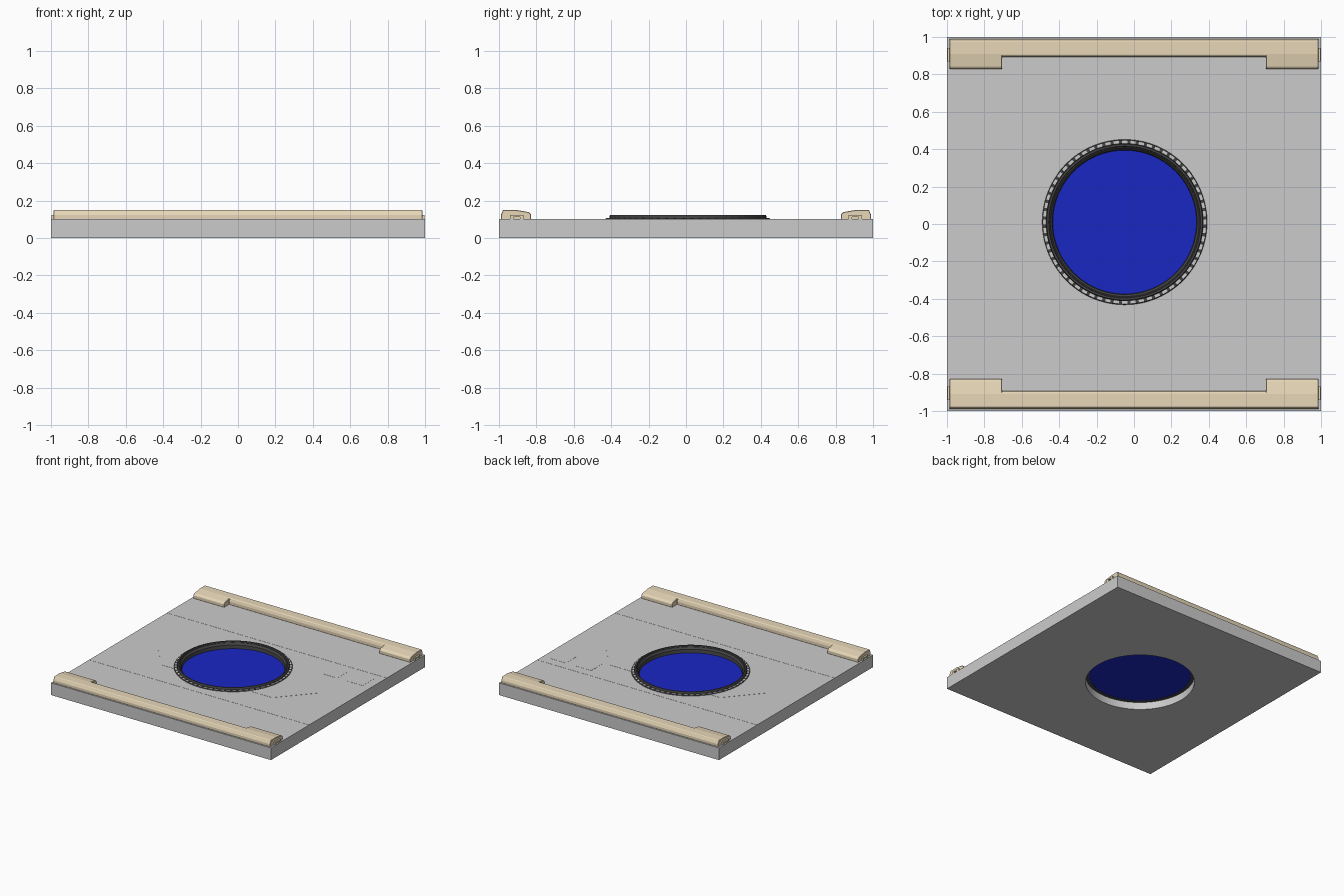
import bpy, bmesh, math

if "Cube" in bpy.data.objects:
    bpy.data.objects.remove(bpy.data.objects["Cube"])

CX, CY, TOP = -0.05, 0.01, 0.10   # well centre, floor height


def mat(name, rgb):
    m = bpy.data.materials.new(name)
    m.diffuse_color = (*rgb, 1)
    m.use_nodes = True
    m.node_tree.nodes["Principled BSDF"].inputs["Base Color"].default_value = m.diffuse_color
    return m


BEIGE = mat("beige", (0.80, 0.68, 0.48))
BLUE = mat("blue", (0.01, 0.02, 0.55))
DARK = mat("dark_grey", (0.06, 0.06, 0.06))


def finish(bm, name, material=None):
    bmesh.ops.recalc_face_normals(bm, faces=bm.faces)
    me = bpy.data.meshes.new(name)
    bm.to_mesh(me)
    bm.free()
    ob = bpy.data.objects.new(name, me)
    bpy.context.collection.objects.link(ob)
    if material:
        me.materials.append(material)
    return ob


def prism(name, pts, vec, material=None):
    """Extrude a closed outline of 3D points along vec."""
    bm = bmesh.new()
    face = bm.faces.new([bm.verts.new(p) for p in pts])
    ext = bmesh.ops.extrude_face_region(bm, geom=[face])["geom"]
    bmesh.ops.translate(bm, vec=vec, verts=[v for v in ext if isinstance(v, bmesh.types.BMVert)])
    return finish(bm, name, material)


def box(name, x0, x1, y0, y1, z0, z1, material=None):
    pts = [(x0, y0, z0), (x1, y0, z0), (x1, y1, z0), (x0, y1, z0)]
    return prism(name, pts, (0, 0, z1 - z0), material)


def disc(name, r, z0, z1, material=None, n=96):
    a = [2 * math.pi * i / n for i in range(n)]
    return prism(name, [(CX + r * math.cos(t), CY + r * math.sin(t), z0) for t in a],
                 (0, 0, z1 - z0), material)


def lathe(name, profile, material=None, n=96):
    """Closed (r, z) profile turned around the well axis."""
    bm = bmesh.new()
    rings = [[bm.verts.new((CX + r * math.cos(2 * math.pi * i / n),
                            CY + r * math.sin(2 * math.pi * i / n), z)) for r, z in profile]
             for i in range(n)]
    m = len(profile)
    for i in range(n):
        a, b = rings[i], rings[(i + 1) % n]
        for j in range(m):
            k = (j + 1) % m
            bm.faces.new((a[j], b[j], b[k], a[k]))
    ob = finish(bm, name, material)
    smooth(ob)
    return ob


def activate(ob):
    bpy.ops.object.select_all(action='DESELECT')
    ob.select_set(True)
    bpy.context.view_layer.objects.active = ob


def smooth(ob):
    activate(ob)
    bpy.ops.object.shade_smooth_by_angle(angle=math.radians(30))


def cut(ob, cutter):
    cutter.hide_render = True
    mod = ob.modifiers.new("cut", 'BOOLEAN')
    mod.operation, mod.object, mod.solver = 'DIFFERENCE', cutter, 'EXACT'
    activate(ob)
    bpy.ops.object.modifier_apply(modifier=mod.name)
    bpy.data.objects.remove(cutter)


# Floor slab and faint hexagonal plate, both pierced by the round well
cut(box("floor_slab", -1, 1, -1, 1, 0, TOP), disc("well_cutter", 0.41, -0.1, 0.3))
hexagon = [(-0.74, 0), (-0.5, -0.27), (0.5, -0.27), (0.74, 0), (0.5, 0.27), (-0.5, 0.27)]
plate = prism("hexagon_plate", [(x, y, TOP - 0.002) for x, y in hexagon], (0, 0, 0.003))
cut(plate, disc("plate_cutter", 0.41, -0.1, 0.3))

# Floor seams and small square plates
for s, side in ((-1, "front"), (1, "back")):
    box(f"floor_seam_{side}", -1, 1, s * 0.505 - 0.002, s * 0.505 + 0.002, TOP - 0.002, TOP + 0.001)
for i, x in enumerate((0.56, 0.79)):
    box(f"square_plate_{i + 1}", x, x + 0.14, 0.29, 0.43, TOP - 0.002, TOP + 0.001)

# Blue panel in the well
disc("blue_panel", 0.388, 0.062, 0.07, BLUE)

# Rim: stepped collar, outer flange
lathe("rim_collar", [(0.383, 0.06), (0.387, 0.098), (0.394, 0.104), (0.398, 0.114), (0.403, 0.114),
                     (0.406, 0.122), (0.416, 0.122), (0.420, 0.116), (0.420, 0.095),
                     (0.410, 0.095), (0.410, 0.06)], DARK)
lathe("rim_flange", [(0.415, 0.095), (0.415, 0.104), (0.438, 0.104), (0.442, 0.1), (0.442, 0.095)], DARK)

# Pale studs around the flange
bm = bmesh.new()
N = 60
for i in range(N):
    t, h = 2 * math.pi * i / N, 0.014
    quad = []
    for z in (0.102, 0.1065):
        quad.append([bm.verts.new((CX + r * math.cos(t + d / r), CY + r * math.sin(t + d / r), z))
                     for r, d in ((0.421, -h), (0.437, -h), (0.437, h), (0.421, h))])
    lo, hi = quad
    bm.faces.new(lo)
    bm.faces.new(hi)
    for j in range(4):
        k = (j + 1) % 4
        bm.faces.new((lo[j], lo[k], hi[k], hi[j]))
finish(bm, "flange_studs")

# Side rails with a notched inner edge and an arched clip at each end
rail = [(0.99, 0.098), (0.99, 0.122), (0.978, 0.15), (0.91, 0.15), (0.84, 0.138), (0.828, 0.126), (0.828, 0.098)]
notch = [(0.80, 0.05), (0.892, 0.05), (0.892, 0.125), (0.917, 0.2), (0.80, 0.2)]
for s, side in ((-1, "front"), (1, "back")):
    ob = prism(f"rail_{side}", [(-0.986, s * y, z) for y, z in rail], (1.972, 0, 0), BEIGE)
    cut(ob, prism("notch_cutter", [(-0.705, s * y, z) for y, z in notch], (1.41, 0, 0)))
    bev = ob.modifiers.new("bevel", 'BEVEL')
    bev.width, bev.segments, bev.limit_method = 0.003, 1, 'ANGLE'
    arch = [(0.87, 0.1), (0.87, 0.122), (0.94, 0.122), (0.94, 0.1),
            (0.922, 0.1), (0.922, 0.112), (0.888, 0.112), (0.888, 0.1)]
    for e, end in ((-1, "left"), (1, "right")):
        prism(f"rail_clip_{side}_{end}", [(e * 0.98, s * y, z) for y, z in arch], (e * 0.018, 0, 0), BEIGE)
